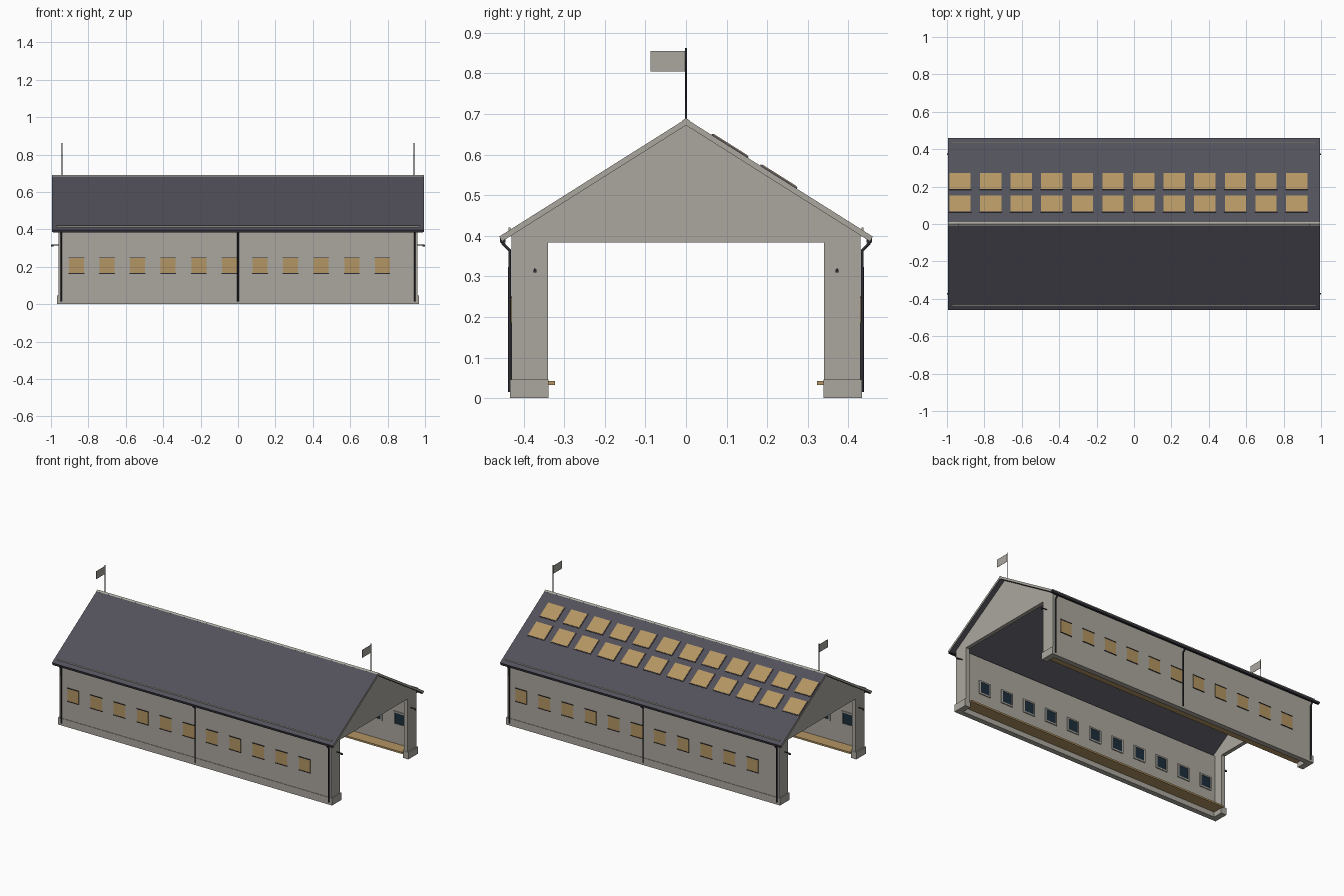
import bpy, bmesh, math
from mathutils import Matrix

if "Cube" in bpy.data.objects:
    bpy.data.objects.remove(bpy.data.objects["Cube"])


def material(name, rgb):
    m = bpy.data.materials.new(name)
    m.diffuse_color = (*rgb, 1)
    m.use_nodes = True
    m.node_tree.nodes["Principled BSDF"].inputs["Base Color"].default_value = m.diffuse_color
    return m


PLASTER = material("warm grey plaster", (0.41, 0.39, 0.345))
SLATE = material("dark slate", (0.085, 0.083, 0.105))
WOOD = material("tan wood", (0.45, 0.30, 0.125))
GLASS = material("dark blue glass", (0.012, 0.028, 0.045))
METAL = material("dark metal", (0.025, 0.025, 0.033))


def finish(name, bm, *mats):
    bmesh.ops.recalc_face_normals(bm, faces=bm.faces)
    me = bpy.data.meshes.new(name)
    bm.to_mesh(me)
    bm.free()
    for m in mats:
        me.materials.append(m)
    ob = bpy.data.objects.new(name, me)
    bpy.context.collection.objects.link(ob)
    return ob


def boxes(name, specs, mat):
    """One object from boxes given as (x0, x1, y0, y1, z0, z1[, tilt about x])."""
    bm = bmesh.new()
    for x0, x1, y0, y1, z0, z1, *tilt in specs:
        mtx = (Matrix.Translation(((x0 + x1) / 2, (y0 + y1) / 2, (z0 + z1) / 2))
               @ Matrix.Rotation(tilt[0] if tilt else 0, 4, 'X')
               @ Matrix.Diagonal((abs(x1 - x0), abs(y1 - y0), abs(z1 - z0), 1)))
        bmesh.ops.create_cube(bm, size=1, matrix=mtx)
    return finish(name, bm, mat)


def extrude_x(name, profile, x0, x1, *mats):
    """Extrude a (y, z) outline along x."""
    bm = bmesh.new()
    face = bm.faces.new([bm.verts.new((x0, y, z)) for y, z in profile])
    ret = bmesh.ops.extrude_face_region(bm, geom=[face])
    verts = [v for v in ret["geom"] if isinstance(v, bmesh.types.BMVert)]
    bmesh.ops.translate(bm, verts=verts, vec=(x1 - x0, 0, 0))
    return finish(name, bm, *mats)


def tube(name, points, radius, mat):
    cu = bpy.data.curves.new(name, 'CURVE')
    cu.dimensions = '3D'
    cu.bevel_depth = radius
    cu.bevel_resolution = 1
    cu.use_fill_caps = True
    sp = cu.splines.new('POLY')
    sp.points.add(len(points) - 1)
    for p, co in zip(sp.points, points):
        p.co = (*co, 1)
    cu.materials.append(mat)
    ob = bpy.data.objects.new(name, cu)
    bpy.context.collection.objects.link(ob)
    return ob


SIDES = (-1, 1)
PITCH = 0.63          # roof rise over run
STEP = 0.1636         # window spacing

# Roof shell: slate surfaces with pale verge boards on the gable ends
roof = extrude_x("roof", [(0, 0.688), (0.46, 0.398), (0.453, 0.386), (0, 0.672),
                          (-0.453, 0.386), (-0.46, 0.398)], -0.994, 0.994, SLATE, PLASTER)
for p in roof.data.polygons:
    p.material_index = 1 if abs(p.normal.x) > 0.9 else 0

# Ridge cap
extrude_x("ridge_cap", [(-0.01, 0.683), (0, 0.690), (0.01, 0.683), (0, 0.676)],
          -0.994, 0.994, PLASTER)

# Gable end portals with wide openings
portal = [(-0.43, 0), (-0.34, 0), (-0.34, 0.383), (0.34, 0.383), (0.34, 0), (0.43, 0),
          (0.43, 0.406), (0, 0.678), (-0.43, 0.406)]
for s, label in zip(SIDES, ("left", "right")):
    extrude_x(label + "_gable_portal", portal, s * 0.935, s * 0.96, PLASTER)

# Skylights on the rear slope
lights, curbs = [], []
tilt = -math.atan(PITCH)
for i in range(12):
    x = -0.93 + i * STEP
    for y in (0.1075, 0.2275):
        z = 0.688 - PITCH * y
        h = 0.085 / 2 / math.cos(tilt)
        lights.append((x - 0.057, x + 0.057, y - h, y + h, z - 0.004, z + 0.005, tilt))
        curbs.append((x - 0.060, x + 0.060, y - h - 0.003, y + h + 0.003,
                      z - 0.004, z + 0.003, tilt))
boxes("skylights", lights, WOOD)
boxes("skylight_curbs", curbs, SLATE)

for s, label in zip(SIDES, ("front", "back")):
    # Long wall, plinth and inner bench
    boxes(label + "_wall", [(-0.94, 0.94, s * 0.40, s * 0.43, 0, 0.402)], PLASTER)
    boxes(label + "_plinth",
          [(-0.968, 0.968, s * 0.40, s * 0.433, 0, 0.046)]
          + [(e * 0.93, e * 0.968, s * 0.338, s * 0.433, 0, 0.046) for e in SIDES], PLASTER)
    boxes(label + "_bench", [(-0.935, 0.935, s * 0.322, s * 0.402, 0.032, 0.043)], WOOD)

    # Windows: wood shutter outside, framed glass inside
    shutters, trims, panes, frames = [], [], [], []
    for i in range(11):
        x = s * (0.864 - i * STEP)
        shutters.append((x - 0.04, x + 0.04, s * 0.428, s * 0.4315, 0.166, 0.247))
        for z in (0.163, 0.247):
            trims.append((x - 0.042, x + 0.042, s * 0.428, s * 0.434, z, z + 0.004))
        panes.append((x - 0.033, x + 0.033, s * 0.397, s * 0.402, 0.172, 0.241))
        for e in SIDES:
            frames.append((x + e * 0.033, x + e * 0.042, s * 0.394, s * 0.402, 0.163, 0.250))
        for z in (0.163, 0.241):
            frames.append((x - 0.033, x + 0.033, s * 0.394, s * 0.402, z, z + 0.009))
    boxes(label + "_window_shutters", shutters, WOOD)
    boxes(label + "_window_trims", trims, METAL)
    boxes(label + "_window_panes", panes, GLASS)
    boxes(label + "_window_frames", frames, PLASTER)

    # Gutter, downpipes and snow rail
    boxes(label + "_gutter", [(-0.99, 0.99, s * 0.445, s * 0.458, 0.384, 0.394)], METAL)
    for x in (-0.945, 0, 0.945):
        tube(label + "_downpipe", [(x, s * 0.453, 0.388), (x, s * 0.450, 0.380),
                                   (x, s * 0.434, 0.364), (x, s * 0.434, 0.015)], 0.0045, METAL)
    boxes(label + "_snow_rail", [(-0.97, 0.97, s * 0.4325, s * 0.4375, 0.405, 0.420)], PLASTER)

    # Lamps on the portal posts
    for e in SIDES:
        y = s * 0.372
        boxes(label + "_post_lamp",
              [(e * 0.955, e * 0.996, y - 0.002, y + 0.002, 0.315, 0.319),
               (e * 0.986, e * 1.0, y - 0.004, y + 0.004, 0.309, 0.317)], METAL)

# Flag poles and flags on the ridge ends
for s, label in zip(SIDES, ("left", "right")):
    x = s * 0.94
    tube(label + "_flag_pole", [(x, 0, 0.68), (x, 0, 0.862)], 0.0025, METAL)
    boxes(label + "_flag", [(x - 0.001, x + 0.001, -0.088, 0, 0.805, 0.855)], PLASTER)
